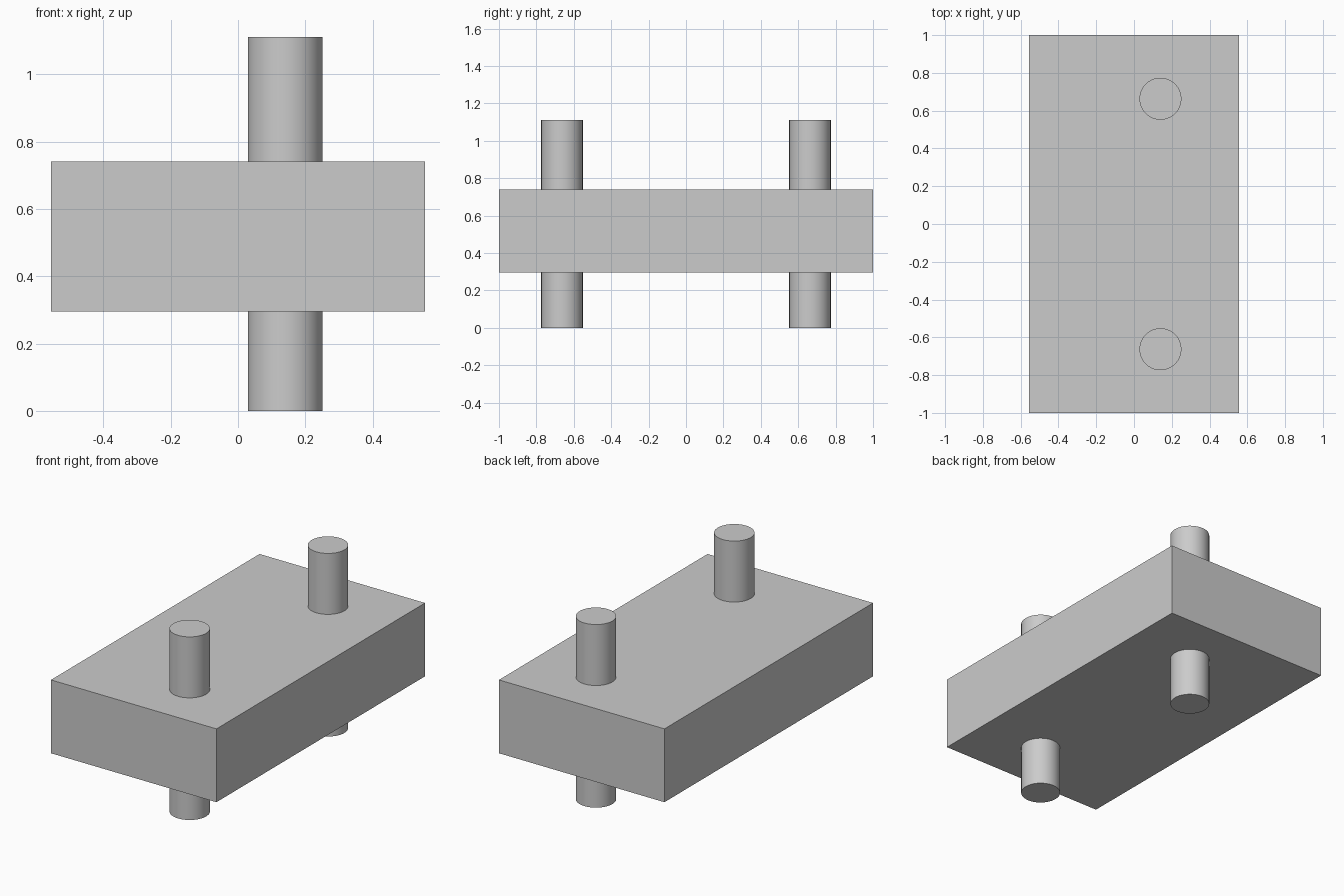
import bpy

cube = bpy.data.objects.get("Cube")
if cube:
    bpy.data.objects.remove(cube, do_unlink=True)

# Single grey material
GREY = (0.6, 0.6, 0.6, 1.0)
grey = bpy.data.materials.new("grey")
grey.use_nodes = True
grey.diffuse_color = GREY
grey.node_tree.nodes["Principled BSDF"].inputs["Base Color"].default_value = GREY

BLOCK_BOTTOM, BLOCK_TOP = 0.296, 0.741
PIN_RADIUS, PIN_HEIGHT = 0.111, 1.111
PIN_X, PIN_Y = 0.14, 0.663


def finish(name):
    obj = bpy.context.object
    obj.name = name
    obj.data.materials.append(grey)
    return obj


# Rectangular block
bpy.ops.mesh.primitive_cube_add(size=1, location=(0, 0, (BLOCK_BOTTOM + BLOCK_TOP) / 2))
block = finish("block")
block.scale = (1.111, 2, BLOCK_TOP - BLOCK_BOTTOM)
bpy.ops.object.transform_apply(location=False, rotation=False, scale=True)

# Round pins passing through the block
for name, side in (("front_pin", -1), ("back_pin", 1)):
    bpy.ops.mesh.primitive_cylinder_add(vertices=64, radius=PIN_RADIUS, depth=PIN_HEIGHT,
                                        location=(PIN_X, side * PIN_Y, PIN_HEIGHT / 2))
    finish(name)
    bpy.ops.object.shade_smooth_by_angle()
